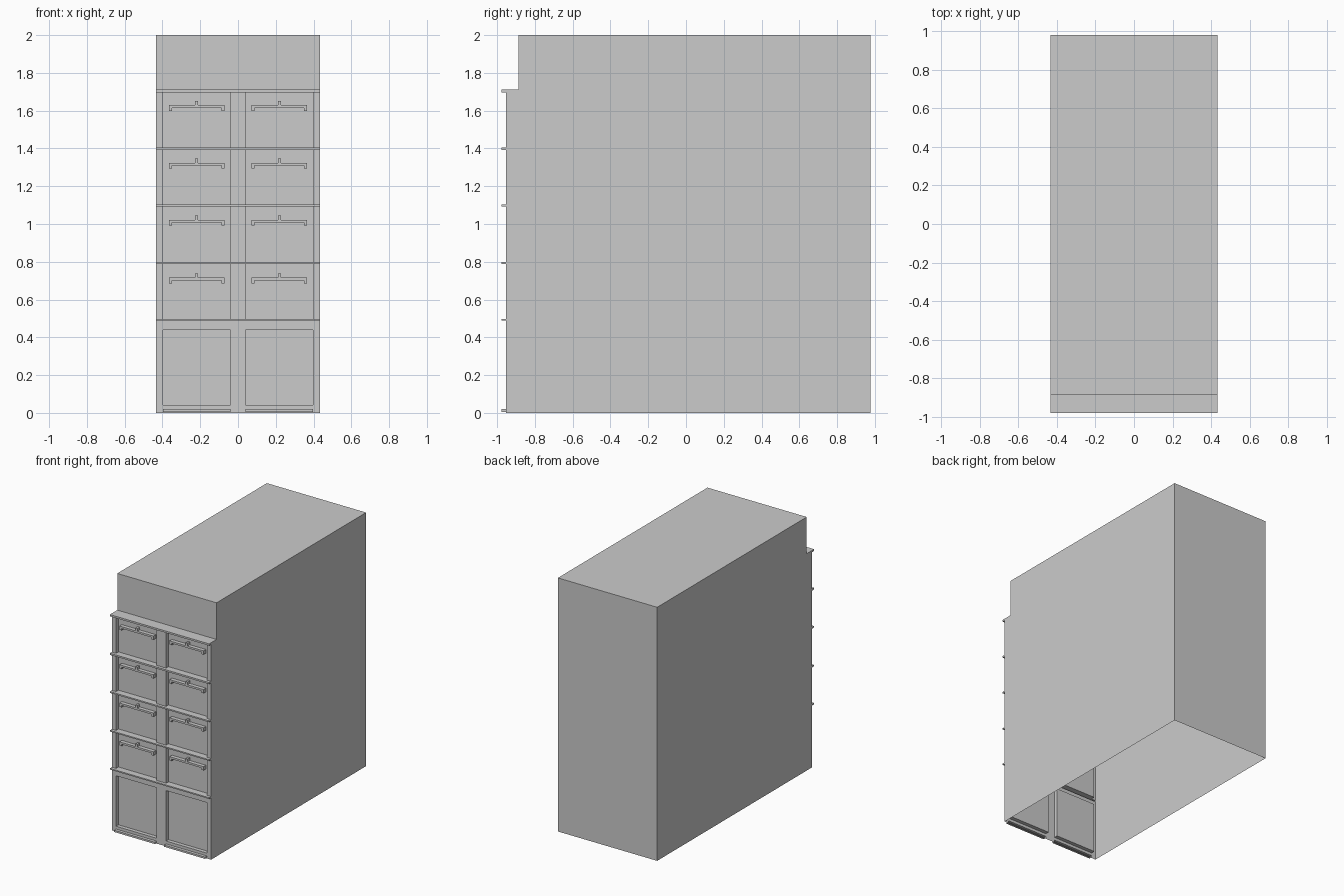
import bpy, bmesh

if "Cube" in bpy.data.objects:
    bpy.data.objects.remove(bpy.data.objects["Cube"])

W = 0.433                                    # half width
LEDGE, WALL, PANEL, UPPER, BACK = -0.978, -0.954, -0.924, -0.886, 0.978
TOP, CORNICE = 2.0, 1.711
LEDGES = [(0.488, 0.498), (0.788, 0.798), (1.093, 1.104), (1.393, 1.406), (1.697, CORNICE)]


def make(name, quads, recalc=True):
    bm = bmesh.new()
    for q in quads:
        bm.faces.new([bm.verts.new(p) for p in q])
    bmesh.ops.remove_doubles(bm, verts=bm.verts, dist=1e-5)
    if recalc:
        bmesh.ops.recalc_face_normals(bm, faces=bm.faces)
    me = bpy.data.meshes.new(name)
    bm.to_mesh(me)
    bm.free()
    ob = bpy.data.objects.new(name, me)
    bpy.context.collection.objects.link(ob)
    return ob


# Building shell: side walls, back, roof and set-back parapet, open underneath
profile = [(WALL, 0), (BACK, 0), (BACK, TOP), (UPPER, TOP), (UPPER, CORNICE), (WALL, CORNICE)]
faces = [[(W, y, z) for y, z in profile],
         [(-W, y, z) for y, z in reversed(profile)]]
for (y0, z0), (y1, z1) in zip(profile[1:], profile[2:]):
    faces.append([(-W, y0, z0), (W, y0, z0), (W, y1, z1), (-W, y1, z1)])
make("building_shell", faces)

# Facade: stepped relief of ledges, piers, recessed panels and door sills
xs = [-W, -0.396, -0.041, 0.041, 0.396, W]
zs = [0, 0.006, 0.02, 0.042, 0.44] + [z for pair in LEDGES for z in pair]


def depth(i, j):
    if j < 0:
        return None
    if j >= len(zs) - 1 or i < 0 or i > 4:
        return WALL
    bay = i in (1, 3)
    if j >= 5:                               # alternating ledge / window rows
        return LEDGE if j % 2 else (PANEL if bay else WALL)
    if bay and j == 1:
        return LEDGE                         # door sill
    if bay and j == 3:
        return PANEL                         # door
    return WALL


faces = []
for i in range(-1, 5):
    for j in range(-1, len(zs) - 1):
        y = depth(i, j)
        if j >= 0 and i >= 0:
            a, b, c, d = xs[i], xs[i + 1], zs[j], zs[j + 1]
            faces.append([(a, y, c), (b, y, c), (b, y, d), (a, y, d)])
        if j >= 0:                           # side returns
            x, yr = xs[i + 1], depth(i + 1, j)
            if yr != y:
                faces.append([(x, y, zs[j]), (x, yr, zs[j]), (x, yr, zs[j + 1]), (x, y, zs[j + 1])])
        if i >= 0 and j >= 0:                # top and bottom returns
            z, yu = zs[j + 1], depth(i, j + 1)
            if yu != y:
                faces.append([(xs[i], y, z), (xs[i + 1], y, z), (xs[i + 1], yu, z), (xs[i], yu, z)])
make("facade", faces)

# Bracket rails at the top of every upper panel
half = [(0.148, -0.112), (0.148, -0.082), (0.008, -0.082), (0.008, -0.06)]
outline = half + [(-x, z) for x, z in reversed(half)]
outline += [(-0.13, -0.112), (-0.13, -0.097), (0.13, -0.097), (0.13, -0.112)]
row = 0
for _, z0 in LEDGES[1:]:
    row += 1
    for side, cx in (("left", -0.2185), ("right", 0.2185)):
        front = [(cx + x, WALL, z0 + z) for x, z in outline]
        back = [(x, PANEL, z) for x, _, z in front]
        n = len(front)
        faces = [front] + [[front[k], front[(k + 1) % n], back[(k + 1) % n], back[k]] for k in range(n)]
        make(f"panel_rail_{side}_{row}", faces)
